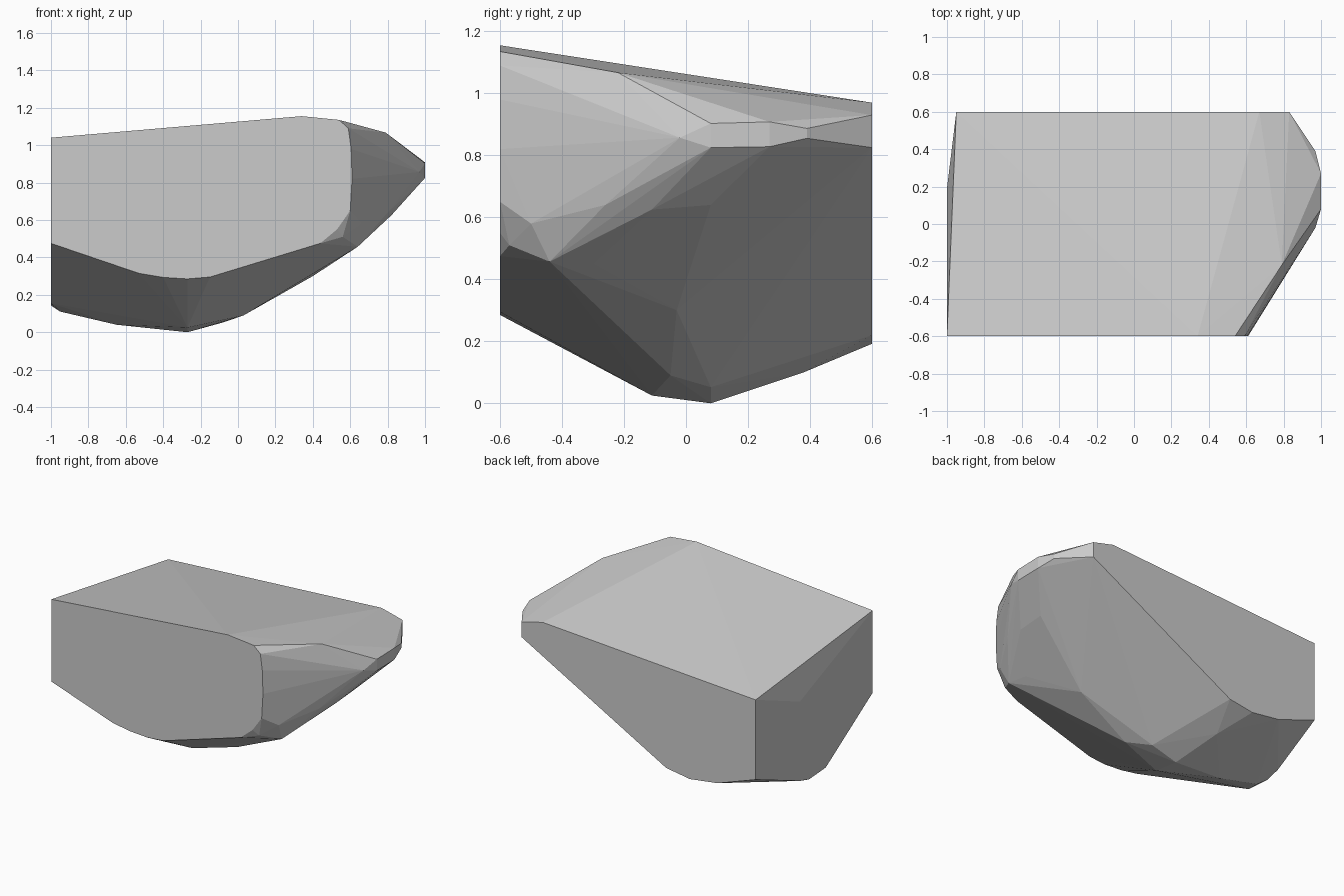
import bpy, bmesh

# Flat cut outlines of the boulder: front (x, z), back (x, z), left (y, z)
front = [(-1, 1.04), (.34, 1.155), (.54, 1.135), (.59, 1.09), (.605, .98), (.61, .82),
         (.60, .65), (.53, .55), (.44, .475), (-.15, .295), (-.27, .285),
         (-.40, .293), (-.53, .315), (-1, .475)]
back = [(-.95, .87), (.67, .97), (.83, .93), (.83, .825), (.314, .545),
        (-.27, .22), (-.45, .192), (-.66, .22), (-.95, .322)]
left = [(.19, .715), (-.09, .155), (.09, .143), (.19, .17)]

# Chipped corners on the right end and underside
right_end = [(.79, -.22, 1.067), (.97, -.02, .857), (1, .08, .825), (1, .08, .903),
             (1, .27, .828), (1, .27, .908), (.97, .39, .855), (.97, .39, .887),
             (.80, -.26, .64), (.82, -.11, .625), (.82, .08, .64), (.66, -.50, .58),
             (.56, -.57, .51), (.64, -.44, .457), (.62, -.30, .45)]
underside = [(-.27, .08, 0), (-.27, -.11, .025), (-.65, .05, .04), (-.95, .05, .11),
             (-.08, .08, .052), (.03, -.05, .09), (.40, -.03, .30), (-.35, .38, .10)]

points = [(x, -.6, z) for x, z in front]
points += [(x, .6, z) for x, z in back]
points += [(-1, y, z) for y, z in left]
points += right_end + underside

# Wrap the points in a faceted convex solid
bm = bmesh.new()
for p in points:
    bm.verts.new(p)
hull = bmesh.ops.convex_hull(bm, input=bm.verts)
loose = [v for v in bm.verts if not v.link_faces]
bmesh.ops.delete(bm, geom=loose, context='VERTS')
bmesh.ops.dissolve_limit(bm, angle_limit=.005, verts=bm.verts, edges=bm.edges)
bmesh.ops.recalc_face_normals(bm, faces=bm.faces)

mesh = bpy.data.meshes.new("boulder")
bm.to_mesh(mesh)
bm.free()
bpy.context.collection.objects.link(bpy.data.objects.new("boulder", mesh))
